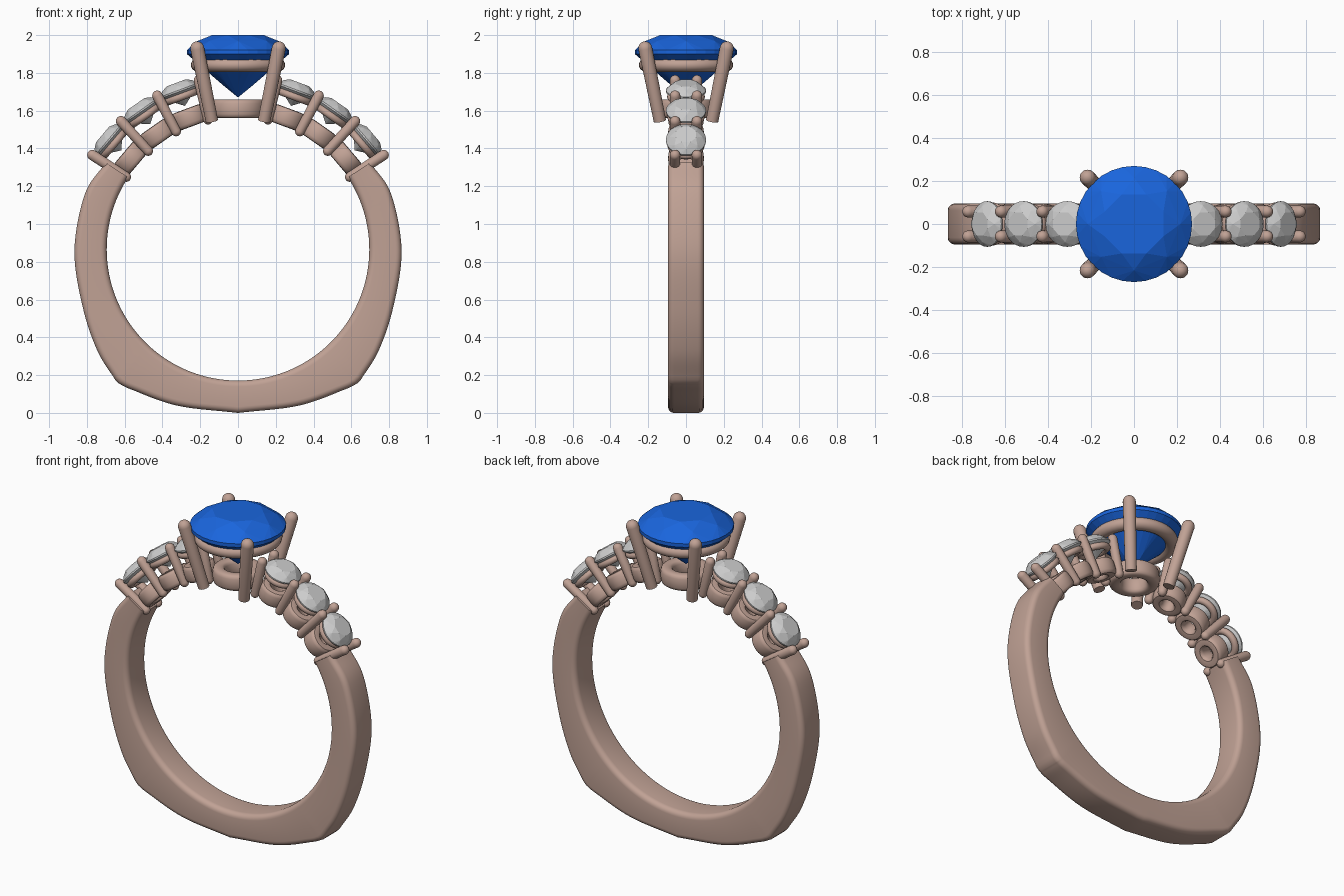
import bpy, bmesh
from math import sin, cos, pi, radians, atan2, hypot
from mathutils import Vector, Matrix

if "Cube" in bpy.data.objects:
    bpy.data.objects.remove(bpy.data.objects["Cube"])

CZ, RI = 0.866, 0.695          # finger hole centre height and radius


def material(name, rgb):
    m = bpy.data.materials.new(name)
    m.diffuse_color = (*rgb, 1)
    m.use_nodes = True
    m.node_tree.nodes["Principled BSDF"].inputs["Base Color"].default_value = m.diffuse_color
    return m


GOLD = material("rose_gold", (0.53, 0.36, 0.30))
BLUE = material("blue_gem", (0.01, 0.13, 0.72))


def finish(name, bm, mat=None, smooth=True):
    bmesh.ops.recalc_face_normals(bm, faces=bm.faces)
    me = bpy.data.meshes.new(name)
    bm.to_mesh(me)
    bm.free()
    ob = bpy.data.objects.new(name, me)
    bpy.context.collection.objects.link(ob)
    if mat:
        me.materials.append(mat)
    if smooth:
        bpy.ops.object.select_all(action='DESELECT')
        ob.select_set(True)
        bpy.context.view_layer.objects.active = ob
        bpy.ops.object.shade_smooth_by_angle(angle=radians(32))
    return ob


def skin(bm, loops, closed=False):
    """Bridge a list of equal closed vertex loops."""
    vs = [[bm.verts.new(p) for p in l] for l in loops]
    n = len(vs[0])
    for i in range(len(vs) if closed else len(vs) - 1):
        a, b = vs[i], vs[(i + 1) % len(vs)]
        for j in range(n):
            bm.faces.new((a[j], a[(j + 1) % n], b[(j + 1) % n], b[j]))
    if not closed:
        bm.faces.new(vs[0])
        bm.faces.new(vs[-1])


def lathe(name, profile, mat_world, closed=False, seg=32):
    """Revolve (radius, height) points about local z."""
    bm = bmesh.new()
    skin(bm, [[mat_world @ Vector((r * cos(2 * pi * j / seg), r * sin(2 * pi * j / seg), z))
               for j in range(seg)] for r, z in profile], closed)
    return finish(name, bm, GOLD)


def ring(name, mw, z, major, rx, rz, power=1.0):
    """Ring with an elliptical or squarish (power < 1) section."""
    def p(v):
        return abs(v) ** power * (1 if v >= 0 else -1)
    prof = [(major + rx * p(cos(2 * pi * k / 16)), z + rz * p(sin(2 * pi * k / 16))) for k in range(16)]
    return lathe(name, prof, mw, True, 40)


def prong(name, a, b, r0, r1, round_base=False):
    a, b = Vector(a), Vector(b)
    mw = Matrix.Translation(a) @ (b - a).to_track_quat('Z', 'Y').to_matrix().to_4x4()
    L = (b - a).length
    angs = [radians(t) for t in (0, 20, 40, 60, 75, 87)]
    base = [(r0 * cos(t), -r0 * sin(t)) for t in reversed(angs)] if round_base else [(r0, 0)]
    tip = [(r1 * cos(t), L + r1 * sin(t)) for t in angs]
    return lathe(name, base + tip, mw, seg=18)


def gem(name, mw, r, crown, pavilion, mat=None):
    """Round brilliant cut: convex hull of table, crown, girdle, pavilion."""
    bm = bmesh.new()
    g = 0.04 * r

    def circle(rad, z, n, off=0.0):
        for k in range(n):
            t = 2 * pi * (k + off) / n
            bm.verts.new(mw @ Vector((rad * cos(t), rad * sin(t), z)))
    circle(r * 0.55, crown, 8, 0.5)
    circle(r * 0.80, g + (crown - g) * 0.60, 8)
    circle(r, g, 32)
    circle(r, -g, 32)
    circle(r * 0.30, -g - (pavilion - g) * 0.71, 8)
    bm.verts.new(mw @ Vector((0, 0, -pavilion)))
    bmesh.ops.convex_hull(bm, input=bm.verts)
    return finish(name, bm, mat, smooth=False)


def radial(deg):
    """Frame at the finger centre with local z pointing outward at this angle from the top."""
    return Matrix.Translation((0, 0, CZ)) @ Matrix.Rotation(radians(deg), 4, 'Y')


# Shank outline: two smooth runs meeting at the lower corner
def spline(pts, n=8):
    pts = [Vector(p) for p in pts]
    ext = [2 * pts[0] - pts[1]] + pts + [2 * pts[-1] - pts[-2]]
    out = []
    for i in range(1, len(ext) - 2):
        p0, p1, p2, p3 = ext[i - 1:i + 3]
        for k in range(n):
            t = k / n
            out.append(0.5 * (2 * p1 + (p2 - p0) * t + (2 * p0 - 5 * p1 + 4 * p2 - p3) * t * t
                              + (3 * p1 - p0 - 3 * p2 + p3) * t ** 3))
    return out + [pts[-1]]


side = spline([(0.70, 1.325), (0.81, 1.16), (0.866, 0.86), (0.822, 0.56), (0.745, 0.33), (0.65, 0.175)])
base = spline([(0.63, 0.155), (0.56, 0.122), (0.32, 0.038), (0, 0.0)])
half = side + base
outline = half + [Vector((-p.x, p.y)) for p in reversed(half[:-1])]


def section(p):
    """Rounded cross-section between the finger hole and an outline point."""
    ang, ro = atan2(p.x, p.y - CZ), hypot(p.x, p.y - CZ)
    W, c = 0.095, 0.032
    pts = []
    for cy, cr, start in ((W - c, ro - c, 0), (-W + c, ro - c, 90),
                          (-W + c, RI + c, 180), (W - c, RI + c, 270)):
        for k in range(6):
            t = radians(start + 18 * k)
            y, r = cy + c * cos(t), cr + c * sin(t)
            pts.append(Vector((r * sin(ang), y, CZ + r * cos(ang))))
    return pts


bm = bmesh.new()
skin(bm, [section(p) for p in outline])
finish("shank", bm, GOLD)

# Side stones with their seats, and prongs between them
for s, label in ((1, "right"), (-1, "left")):
    for i in range(3):
        fr = radial(s * (20.3 + 14.7 * i))
        gem(f"{label}_side_stone_{i+1}", fr @ Matrix.Translation((0, 0, 0.895)), 0.106, 0.045, 0.085)
        ring(f"{label}_seat_ring_{i+1}", fr, 0.862, 0.080, 0.020, 0.020)
        ring(f"{label}_gallery_ring_{i+1}", fr, 0.744, 0.064, 0.031, 0.049, 0.6)
    for i in range(4):
        fr = radial(s * (13.0 + 14.7 * i))
        for y, face in ((-0.058, "front"), (0.058, "back")):
            prong(f"{label}_{face}_side_prong_{i+1}", fr @ Vector((0, y, 0.705)),
                  fr @ Vector((0, y, 0.918)), 0.026, 0.028, True)

# Centre head: gem, bearing ring, base ring and four splayed prongs
gem("centre_stone", Matrix.Translation((0, 0, 1.91)), 0.27, 0.09, 0.24, BLUE)
ring("centre_bearing_ring", Matrix(), 1.842, 0.21, 0.04, 0.036)
ring("centre_base_ring", Matrix(), 1.61, 0.108, 0.036, 0.05, 0.6)
for sx in (1, -1):
    for sy in (1, -1):
        name = f"{'back' if sy > 0 else 'front'}_{'right' if sx > 0 else 'left'}_centre_prong"
        prong(name, (sx * 0.138, sy * 0.138, 1.545), (sx * 0.216, sy * 0.216, 1.93), 0.033, 0.037)
